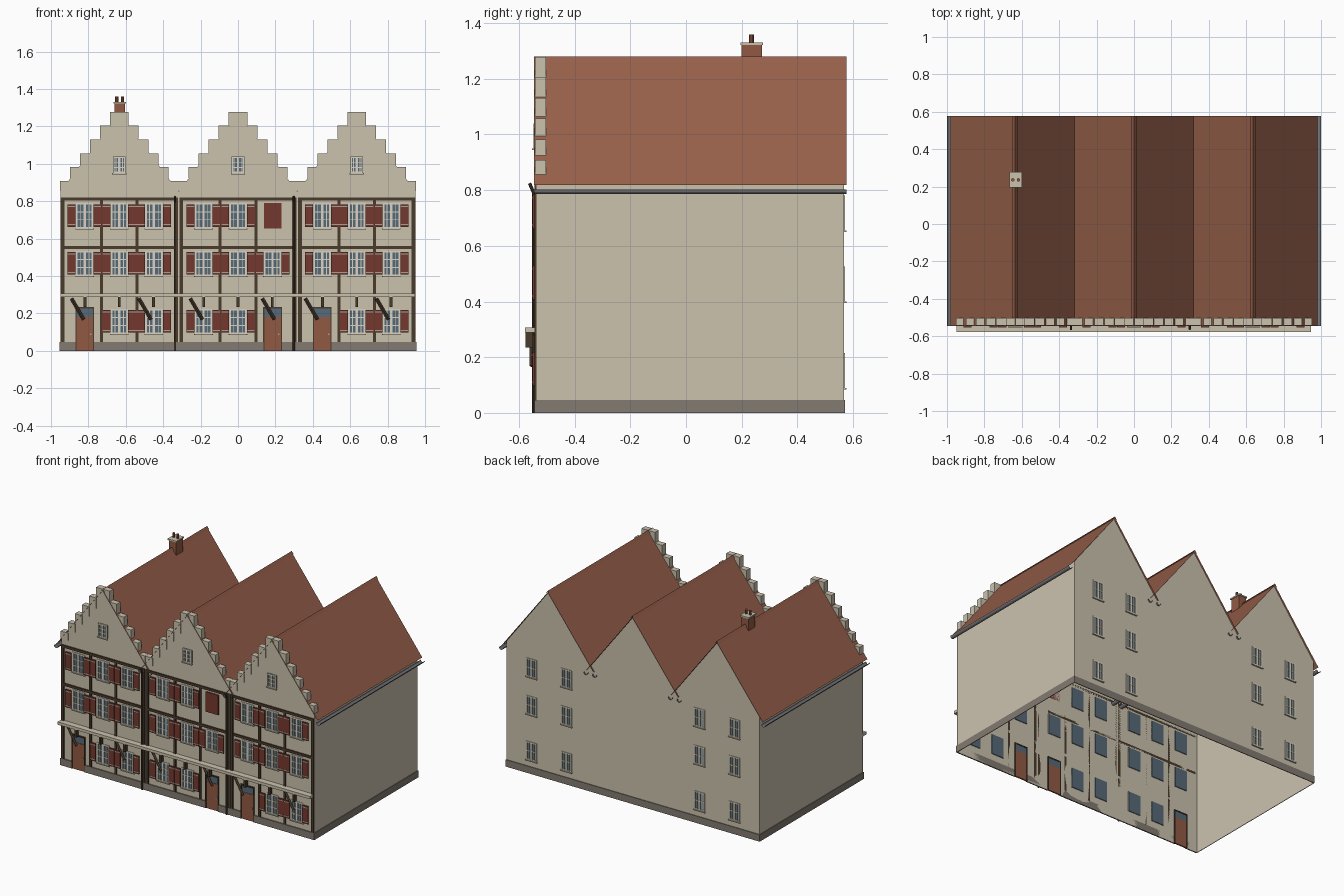
import bpy, bmesh, math
from mathutils import Matrix, Vector

if "Cube" in bpy.data.objects:
    bpy.data.objects.remove(bpy.data.objects["Cube"])


def material(name, hexcode):
    def lin(c):
        c /= 255
        return c / 12.92 if c <= 0.04045 else ((c + 0.055) / 1.055) ** 2.4
    m = bpy.data.materials.new(name)
    m.diffuse_color = [lin(int(hexcode[i:i + 2], 16)) for i in (0, 2, 4)] + [1]
    m.use_nodes = True
    m.node_tree.nodes["Principled BSDF"].inputs["Base Color"].default_value = m.diffuse_color
    return m


PLASTER = material("cream plaster", "CBC2AE")
ROOF = material("roof tile red", "97604B")
TIMBER = material("dark timber", "4A3A2B")
SHUTTER = material("shutter red", "74392E")
DOOR = material("door brown", "915A43")
GLASS = material("window glass", "566A79")
FRAME = material("frame white", "DAD4C2")
PLINTH = material("plinth grey", "827B71")
METAL = material("gutter grey", "77777A")
HINGE = material("hinge grey", "A9A196")


def finish(name, bm, mat):
    me = bpy.data.meshes.new(name)
    bm.to_mesh(me)
    bm.free()
    me.materials.append(mat)
    ob = bpy.data.objects.new(name, me)
    bpy.context.collection.objects.link(ob)
    return ob


def boxes(name, mat, items):
    """items: (x0, x1, y0, y1, z0, z1)"""
    bm = bmesh.new()
    for x0, x1, y0, y1, z0, z1 in items:
        m = Matrix.Translation(((x0 + x1) / 2, (y0 + y1) / 2, (z0 + z1) / 2)) @ \
            Matrix.Diagonal((abs(x1 - x0), abs(y1 - y0), abs(z1 - z0), 1))
        bmesh.ops.create_cube(bm, size=1, matrix=m)
    return finish(name, bm, mat)


def polys(name, mat, faces):
    bm = bmesh.new()
    for f in faces:
        bm.faces.new([bm.verts.new(p) for p in f])
    return finish(name, bm, mat)


def rods(name, mat, items, r, segs=8):
    """items: (start, end)"""
    bm = bmesh.new()
    for a, b in items:
        a, b = Vector(a), Vector(b)
        m = Matrix.Translation((a + b) / 2) @ (b - a).to_track_quat('Z', 'Y').to_matrix().to_4x4()
        bmesh.ops.create_cone(bm, cap_ends=True, segments=segs, radius1=r, radius2=r,
                              depth=(b - a).length, matrix=m)
    return finish(name, bm, mat)


def holed_wall(name, y, ztop, holes):
    """Flat wall laid out as a grid, leaving out the cells inside openings (x0, x1, z0, z1)."""
    xs = sorted({-W, W} | {round(h[i], 4) for h in holes for i in (0, 1)})
    zs = sorted({0, ztop} | {round(h[i], 4) for h in holes for i in (2, 3)})
    faces = []
    for x0, x1 in zip(xs, xs[1:]):
        for z0, z1 in zip(zs, zs[1:]):
            cx, cz = (x0 + x1) / 2, (z0 + z1) / 2
            if not any(h[0] < cx < h[1] and h[2] < cz < h[3] for h in holes):
                faces.append([(x0, y, z0), (x1, y, z0), (x1, y, z1), (x0, y, z1)])
    polys(name, PLASTER, faces)


# Overall layout
W, FRONT, BACK = 0.95, -0.537, 0.567
HOUSES = (-0.635, 0.0, 0.635)
ROWS = (0.09, 0.40, 0.655)
WH, HW = 0.135, 0.046
APEX, SLOPE, EAVE = 1.27, 1.307, 0.345


def roof_z(d):
    return APEX - SLOPE * d


# Sort openings of the front into windows, doors and one blind panel
windows, doors, blind = [], [], []
for hi, c in enumerate(HOUSES):
    for ri, z in enumerate(ROWS):
        for ci in (-1, 0, 1):
            x = c + ci * 0.185
            if ri == 0 and ci == (-1, 1, -1)[hi]:
                doors.append(x)
            elif hi == 1 and ri == 2 and ci == 1:
                blind.append((x, z))
            else:
                windows.append((x, z))
back_windows = [(x, z) for x in (-0.762, -0.5, 0.5, 0.762) for z in ROWS]
BW, BH = 0.04, 0.125

# Walls
holed_wall("front_wall", FRONT, 0.8,
           [(x - HW, x + HW, z, z + WH) for x, z in windows] +
           [(x - 0.05, x + 0.05, 0, 0.235) for x in doors])
holed_wall("back_wall", BACK, 0.8, [(x - BW, x + BW, z, z + BH) for x, z in back_windows])
polys("side_walls", PLASTER, [[(s * W, FRONT, 0), (s * W, BACK, 0), (s * W, BACK, 0.852),
                               (s * W, FRONT, 0.852)] for s in (-1, 1)])
outline = [(-W, 0.8), (-W, 0.852)]
for c in HOUSES:
    outline += [(c, APEX - 0.003), (c + 0.3175, 0.852)]
outline[-1] = (W, 0.852)
outline.append((W, 0.8))
polys("gable_walls", PLASTER, [[(x, y, z) for x, z in outline] for y in (FRONT, BACK)])

# Plinth, broken at the doors
edges = [-W - 0.004] + [v for x in sorted(doors) for v in (x - 0.05, x + 0.05)] + [W + 0.004]
plinth = [(a, b, FRONT - 0.008, FRONT, 0, 0.047) for a, b in zip(edges[::2], edges[1::2])]
plinth.append((-W - 0.004, W + 0.004, BACK, BACK + 0.005, 0, 0.047))
plinth += [(s * W, s * (W + 0.004), FRONT, BACK, 0, 0.047) for s in (-1, 1)]
boxes("plinth", PLINTH, plinth)

# Roofs, ridge caps, eave gutters
roof, ridge, gutter = [], [], []
Y0, Y1 = -0.546, 0.577
for c in HOUSES:
    for s in (-1, 1):
        e = c + s * EAVE
        roof.append([(c, Y0, APEX), (e, Y0, roof_z(EAVE)), (e, Y1, roof_z(EAVE)), (c, Y1, APEX)])
        ridge.append([(c, Y0, APEX + 0.01), (c + s * 0.014, Y0, APEX - 0.01),
                      (c + s * 0.014, Y1, APEX - 0.01), (c, Y1, APEX + 0.01)])
        gx = c + s * 0.35
        arc = [(gx + 0.015 * math.cos(t), 0.802 + 0.016 * math.sin(t))
               for t in (math.pi + k * math.pi / 6 for k in range(7))]
        gutter += [[(a[0], Y0, a[1]), (b[0], Y0, b[1]), (b[0], Y1, b[1]), (a[0], Y1, a[1])]
                   for a, b in zip(arc, arc[1:])]
polys("roof_slopes", ROOF, roof)
polys("ridge_caps", ROOF, ridge)
polys("gutters", METAL, gutter)

# Stepped gable blocks
steps = []
for c in HOUSES:
    for i in range(6):
        outer = 0.317 - 0.0533 * i
        inner = max(outer - 0.0533, 0)
        for s in (-1, 1):
            a, b = sorted((c + s * inner, c + s * outer))
            steps.append((a, b, -0.542, -0.503, roof_z(outer), 0.909 + 0.0738 * i))
boxes("gable_steps", PLASTER, steps)

# Windows: glass, frame bars, sills
glass, bars, sills = [], [], []


def window(x, z, hw, h, y, out, rows):
    glass.append((x - hw, x + hw, y - out * 0.006, y - out * 0.001, z, z + h))
    f0, f1 = y - out * 0.004, y + out * 0.004
    for s in (-1, 1):
        bars.append((x + s * hw, x + s * (hw - 0.009), f0, f1, z, z + h))
        bars.append((x + s * hw * 0.5 - 0.002, x + s * hw * 0.5 + 0.002, f0, f1, z, z + h))
    bars.append((x - 0.006, x + 0.006, f0, f1, z, z + h))
    for k in range(rows + 1):
        zc, t = z + 0.004 + (h - 0.008) * k / rows, 0.004 if k in (0, rows) else 0.0025
        bars.append((x - hw, x + hw, f0, f1, zc - t, zc + t))
    sills.append((x - hw - 0.004, x + hw + 0.004, y, y + out * 0.009, z - 0.006, z))


for x, z in windows:
    window(x, z, HW, WH, FRONT, -1, 3)
for x, z in back_windows:
    window(x, z, BW, BH, BACK, 1, 2)
for c in HOUSES:
    window(c, 0.95, 0.034, 0.09, -0.5445, -1, 3)
boxes("window_glass", GLASS, glass)
boxes("window_frames", FRAME, bars)
boxes("window_sills", PLASTER, sills)

# Shutters, blind panel and hinges
shutters, hinges = [], []
for x, z in windows:
    for s in (-1, 1):
        a, b = sorted((x + s * 0.048, x + s * 0.0915))
        shutters.append((a, b, -0.552, -0.545, z + 0.008, z + WH - 0.006))
        hinges += [(a, b, -0.5535, -0.552, z + k - 0.003, z + k + 0.003) for k in (0.02, 0.118)]
shutters += [(x - 0.047, x + 0.047, -0.545, FRONT, z, z + WH) for x, z in blind]
boxes("shutters", SHUTTER, shutters)
boxes("shutter_hinges", HINGE, hinges)

# Timber framing
timber = []
for c in HOUSES:
    timber += [(c + d - 0.008, c + d + 0.008, -0.544, FRONT, 0.047, 0.81) for d in (-0.095, 0.095)]
    timber += [(c + d - 0.01, c + d + 0.01, -0.545, FRONT, 0.047, 0.82) for d in (-0.303, 0.303)]
    timber += [(c - 0.303, c + 0.303, -0.5445, FRONT, z, z + 0.017) for z in (0.545, 0.803)]
boxes("timber_frame", TIMBER, timber)

# Doors with transom lights
boxes("doors", DOOR, [(x - 0.044, x + 0.044, -0.541, -0.531, 0, 0.182) for x in doors])
boxes("door_transoms", GLASS, [(x - 0.044, x + 0.044, -0.538, -0.532, 0.182, 0.227) for x in doors])
boxes("door_frames", TIMBER, [f for x in doors for f in (
    (x - 0.05, x - 0.044, -0.545, -0.53, 0, 0.235), (x + 0.044, x + 0.05, -0.545, -0.53, 0, 0.235),
    (x - 0.05, x + 0.05, -0.545, -0.53, 0.227, 0.235))])
boxes("door_handles", HINGE, [(x + 0.03, x + 0.038, -0.546, -0.541, 0.085, 0.093) for x in doors])

# Ledge above the ground floor with hanging brackets and slanted braces
boxes("ledge", PLASTER, [(-W, W - 0.004, -0.578, FRONT, 0.288, 0.307)])
boxes("ledge_brackets", TIMBER, [(c + d - 0.007, c + d + 0.007, -0.576, -0.55, 0.235, 0.288)
                                 for c in HOUSES for d in (-0.183, 0, 0.183)])
brace_x = (-0.89, -0.53, -0.255, 0.13, 0.36, 0.74)
rods("ledge_braces", TIMBER, [((x, -0.553, 0.28), (x + 0.065, -0.553, 0.168)) for x in brace_x], 0.009, 4)

# Downpipes between the houses
rods("downpipes", TIMBER, [p for x in (-0.337, 0.298) for p in (
    ((x, -0.548, 0), (x, -0.548, 0.79)), ((x, -0.545, 0.785), (x, -0.562, 0.825)))], 0.006)

# Chimney
boxes("chimney", DOOR, [(-0.66, -0.605, 0.2, 0.273, 1.2, 1.322)])
boxes("chimney_cap", PLASTER, [(-0.666, -0.6, 0.195, 0.277, 1.322, 1.331)])
rods("chimney_pots", DOOR, [((x, 0.236, 1.33), (x, 0.236, 1.36)) for x in (-0.648, -0.618)], 0.009, 10)
